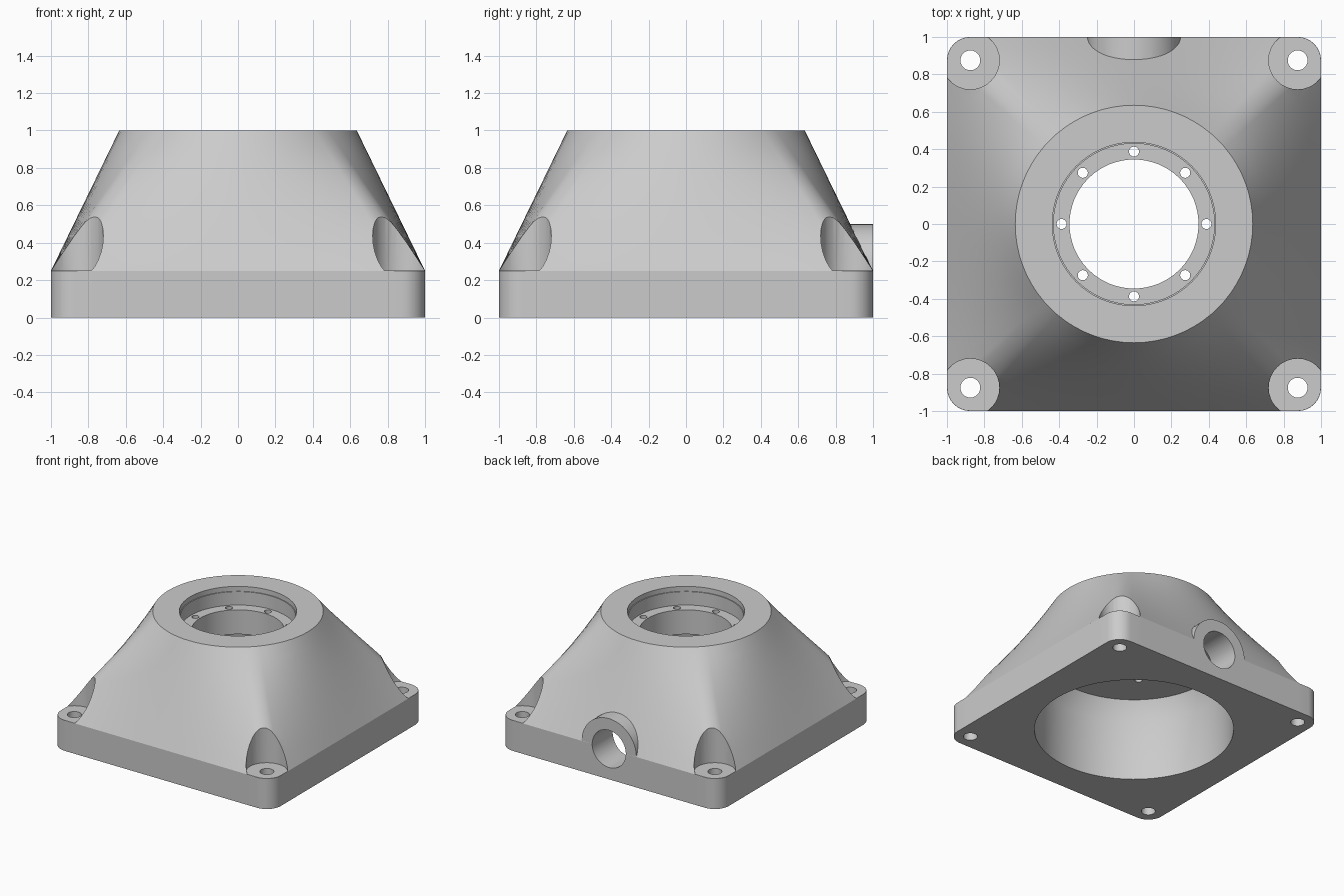
import bpy, bmesh
from math import pi, sin, cos, radians
from mathutils import Vector, Matrix

cube = bpy.data.objects.get("Cube")
if cube:
    bpy.data.objects.remove(cube, do_unlink=True)

# Single cast-metal colour
metal = bpy.data.materials.new("light_grey_metal")
metal.use_nodes = True
GREY = (0.6, 0.6, 0.6, 1)
metal.diffuse_color = GREY
metal.node_tree.nodes["Principled BSDF"].inputs["Base Color"].default_value = GREY

CORNER = 0.125          # corner radius of the flange
FLAT = 1 - CORNER       # half length of a straight edge, also the bolt position
FLANGE_Z = 0.25
TOP_R = 0.635


def add_object(name, bm):
    bmesh.ops.recalc_face_normals(bm, faces=bm.faces)
    mesh = bpy.data.meshes.new(name)
    bm.to_mesh(mesh)
    bm.free()
    obj = bpy.data.objects.new(name, mesh)
    bpy.context.collection.objects.link(obj)
    mesh.materials.append(metal)
    return obj


def skin(name, rings):
    """Closed solid through a stack of equal-length point rings."""
    bm = bmesh.new()
    loops = [[bm.verts.new(p) for p in ring] for ring in rings]
    n = len(loops[0])
    for low, high in zip(loops, loops[1:]):
        for i in range(n):
            j = (i + 1) % n
            bm.faces.new((low[i], low[j], high[j], high[i]))
    bm.faces.new(loops[0][::-1])
    bm.faces.new(loops[-1])
    return add_object(name, bm)


def circle(r, z, n):
    return [Vector((r * cos(2 * pi * i / n), r * sin(2 * pi * i / n), z)) for i in range(n)]


def turned(name, profile, n=64):
    return skin(name, [circle(r, z, n) for r, z in profile])


def cylinders(name, r, z0, z1, spots, n=32):
    """Several upright cylinders in one mesh."""
    bm = bmesh.new()
    for x, y in spots:
        bmesh.ops.create_cone(bm, cap_ends=True, segments=n, radius1=r, radius2=r,
                              depth=z1 - z0,
                              matrix=Matrix.Translation((x, y, (z0 + z1) / 2)))
    return add_object(name, bm)


def rear_cylinder(name, r, y0, y1):
    bm = bmesh.new()
    turn = Matrix.Translation((0, (y0 + y1) / 2, FLANGE_Z)) @ Matrix.Rotation(pi / 2, 4, "X")
    bmesh.ops.create_cone(bm, cap_ends=True, segments=48, radius1=r, radius2=r,
                          depth=y1 - y0, matrix=turn)
    return add_object(name, bm)


def combine(target, tool, operation):
    mod = target.modifiers.new(tool.name, "BOOLEAN")
    mod.object, mod.operation, mod.solver = tool, operation, "EXACT"
    bpy.context.view_layer.objects.active = target
    bpy.ops.object.modifier_apply(modifier=mod.name)
    bpy.data.objects.remove(tool, do_unlink=True)


# Rounded-square flange outline with matching points on the round top
outline, rim = [], []
arc = CORNER * pi / 2
quarter = 2 * FLAT + arc
for q in range(4):
    spin = Matrix.Rotation(q * pi / 2, 3, "Z")
    side = [(Vector((1, FLAT * k / 8, 0)), FLAT * k / 8) for k in range(8)]
    for k in range(9):
        a = pi / 2 * k / 8
        side.append((Vector((FLAT + CORNER * cos(a), FLAT + CORNER * sin(a), 0)),
                     FLAT + arc * k / 8))
    side += [(Vector((FLAT * (1 - k / 8), 1, 0)), FLAT + arc + FLAT * k / 8)
             for k in range(1, 8)]
    for point, length in side:
        angle = pi / 2 * length / quarter
        outline.append(spin @ point)
        rim.append(spin @ Vector((TOP_R * cos(angle), TOP_R * sin(angle), 0)))

# Housing: straight flange, then a blend from square to round
rings = [outline]
STEPS = 8
for k in range(STEPS + 1):
    t = k / STEPS
    lift = Vector((0, 0, FLANGE_Z + (1 - FLANGE_Z) * t))
    rings.append([a.lerp(b, t) + lift for a, b in zip(outline, rim)])
housing = skin("bearing_housing", rings)

# Rear port boss
combine(housing, rear_cylinder("rear_boss", 0.249, 0.79, 0.9995), "UNION")

# Inner cavity, bolt ledge and stepped counterbore
cavity = [(0.75, -0.1), (0.75, 0.5), (0.68, 0.65), (0.345, 0.65), (0.345, 0.85),
          (0.43, 0.85), (0.43, 0.96), (0.437, 0.96), (0.437, 1.1)]
combine(housing, turned("cavity", cavity), "DIFFERENCE")
combine(housing, rear_cylinder("rear_port", 0.153, 0.6, 1.1), "DIFFERENCE")

# Corner spot faces and mounting holes
corners = [(x, y) for x in (-FLAT, FLAT) for y in (-FLAT, FLAT)]
combine(housing, cylinders("spot_faces", 0.155, FLANGE_Z + 0.001, 1.2, corners), "DIFFERENCE")
combine(housing, cylinders("mounting_holes", 0.053, -0.1, 0.4, corners, 24), "DIFFERENCE")

# Ring of small bolt holes in the ledge
bolts = [(0.387 * cos(pi * k / 4), 0.387 * sin(pi * k / 4)) for k in range(8)]
combine(housing, cylinders("ledge_bolt_holes", 0.027, 0.6, 0.9, bolts, 16), "DIFFERENCE")

# Smooth curved walls, crisp machined edges
bpy.ops.object.select_all(action="DESELECT")
housing.select_set(True)
bpy.context.view_layer.objects.active = housing
bpy.ops.object.shade_smooth_by_angle(angle=radians(25))
